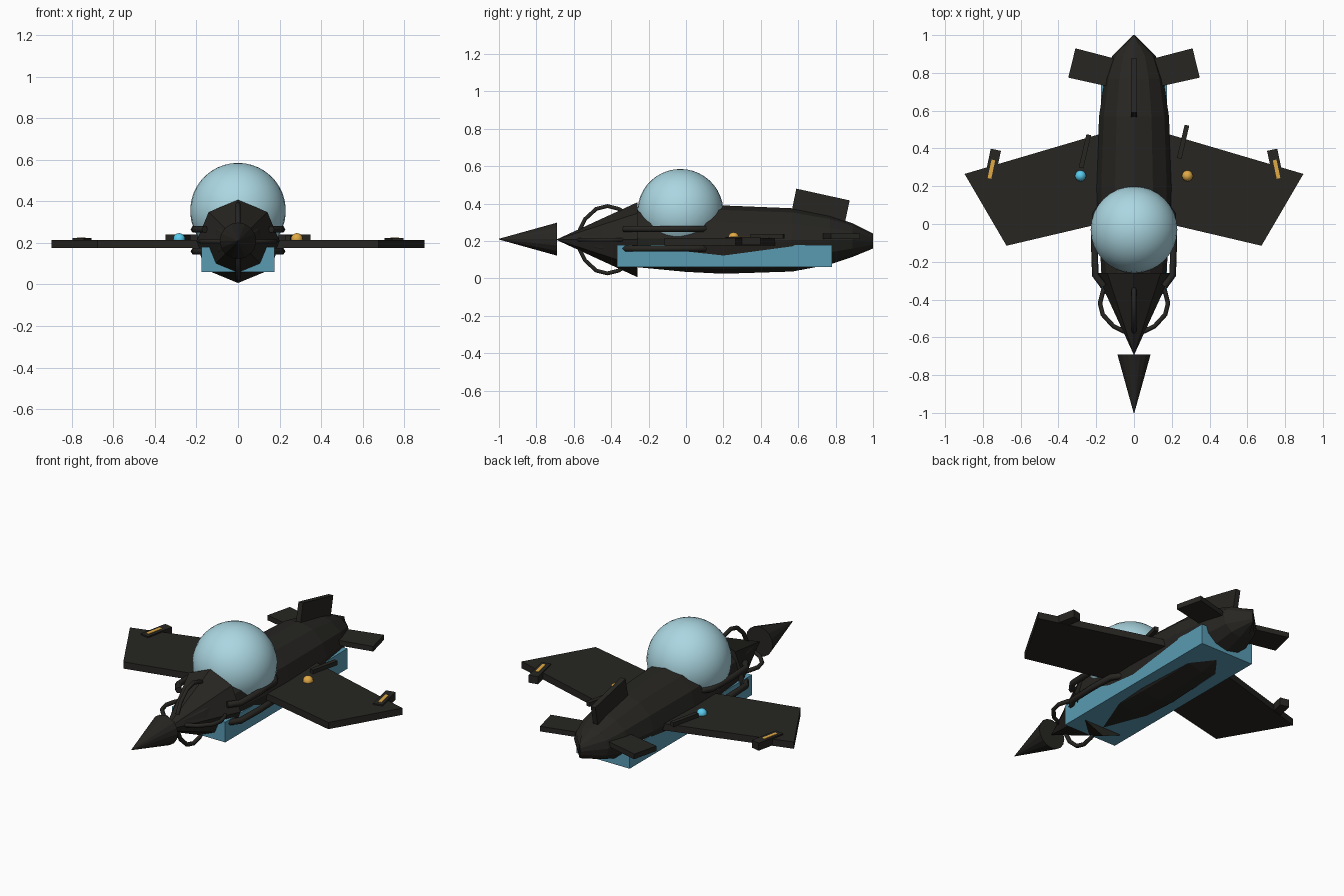
import bpy, bmesh, math
from mathutils import Vector, Matrix

if "Cube" in bpy.data.objects:
    bpy.data.objects.remove(bpy.data.objects["Cube"])


def mat(name, rgb):
    m = bpy.data.materials.new(name)
    m.diffuse_color = (*rgb, 1)
    m.use_nodes = True
    m.node_tree.nodes["Principled BSDF"].inputs["Base Color"].default_value = m.diffuse_color
    return m


DARK = mat("dark_hull", (0.02, 0.019, 0.016))
GLASS = mat("pale_glass", (0.41, 0.68, 0.76))
BLUE = mat("blue_panel", (0.10, 0.33, 0.45))
CYAN = mat("cyan_lamp", (0.1, 0.6, 0.85))
GOLD = mat("gold", (0.75, 0.4, 0.06))


def finish(name, bm, m, smooth=False):
    bmesh.ops.recalc_face_normals(bm, faces=bm.faces[:])
    me = bpy.data.meshes.new(name)
    bm.to_mesh(me)
    bm.free()
    for p in me.polygons:
        p.use_smooth = smooth
    me.materials.append(m)
    ob = bpy.data.objects.new(name, me)
    bpy.context.collection.objects.link(ob)
    return ob


def box(name, c, size, m, rz=0, rx=0):
    bm = bmesh.new()
    M = (Matrix.Translation(c) @ Matrix.Rotation(math.radians(rz), 4, 'Z')
         @ Matrix.Rotation(math.radians(rx), 4, 'X') @ Matrix.Diagonal((*size, 1)))
    bmesh.ops.create_cube(bm, size=1, matrix=M)
    return finish(name, bm, m)


def ball(name, c, r, m, seg=24):
    bm = bmesh.new()
    bmesh.ops.create_uvsphere(bm, u_segments=seg, v_segments=seg * 2 // 3, radius=r,
                              matrix=Matrix.Translation(c))
    return finish(name, bm, m, True)


def cone(name, y0, y1, r, z, sides, m):
    # apex at y0, base at y1
    bm = bmesh.new()
    M = Matrix.Translation((0, (y0 + y1) / 2, z)) @ Matrix.Rotation(math.pi / 2, 4, 'X')
    bmesh.ops.create_cone(bm, cap_ends=True, segments=sides, radius1=r, radius2=0.002,
                          depth=y1 - y0, matrix=M)
    return finish(name, bm, m)


def plate(name, pts, axis, lo, hi, m):
    # flat outline given thickness along z or x
    bm = bmesh.new()
    place = (lambda p, t: (p[0], p[1], t)) if axis == 'z' else (lambda p, t: (t, p[0], p[1]))
    a = [bm.verts.new(place(p, lo)) for p in pts]
    b = [bm.verts.new(place(p, hi)) for p in pts]
    bm.faces.new(a)
    bm.faces.new(b)
    for i in range(len(pts)):
        j = (i + 1) % len(pts)
        bm.faces.new((a[i], a[j], b[j], b[i]))
    return finish(name, bm, m)


def tube(name, pts, r, m):
    cu = bpy.data.curves.new(name, 'CURVE')
    cu.dimensions = '3D'
    cu.bevel_depth = r
    cu.bevel_resolution = 1
    cu.use_fill_caps = True
    s = cu.splines.new('POLY')
    s.points.add(len(pts) - 1)
    for p, q in zip(s.points, pts):
        p.co = (*q, 1)
    cu.materials.append(m)
    ob = bpy.data.objects.new(name, cu)
    bpy.context.collection.objects.link(ob)
    return ob


# faceted fuselage: y, half width, top z, bottom z
stations = [(-0.62, 0.03, 0.24, 0.18), (-0.45, 0.11, 0.31, 0.11), (-0.26, 0.17, 0.37, 0.06),
            (0.0, 0.195, 0.39, 0.035), (0.2, 0.2, 0.39, 0.025), (0.57, 0.185, 0.375, 0.037),
            (0.77, 0.155, 0.335, 0.075), (0.89, 0.115, 0.295, 0.115), (1.0, 0.004, 0.24, 0.16)]
SIDES = 12
bm = bmesh.new()
rings = []
for y, w, zt, zb in stations:
    rings.append([bm.verts.new((w * math.sin(2 * math.pi * k / SIDES), y,
                                (zt + zb) / 2 + (zt - zb) / 2 * math.cos(2 * math.pi * k / SIDES)))
                  for k in range(SIDES)])
for a, b in zip(rings, rings[1:]):
    for k in range(SIDES):
        j = (k + 1) % SIDES
        bm.faces.new((a[k], a[j], b[j], b[k]))
bm.faces.new(rings[0])
bm.faces.new(rings[-1])
finish("fuselage", bm, DARK)

# nose, tip spike and belly box
cone("nose_cone", -0.69, -0.26, 0.2, 0.207, 8, DARK)
cone("tip_spike", -1.0, -0.69, 0.088, 0.21, 16, DARK)
box("belly_box", (0, 0.205, 0.12), (0.35, 1.15, 0.12), BLUE)

# canopy bubble
ball("canopy", (0, -0.03, 0.355), 0.23, GLASS, 32)

# curved grab bars around the nose
for k in range(4):
    R = Matrix.Rotation(k * math.pi / 2, 3, 'Y')
    path = [(-0.57, 0.05), (-0.54, 0.11), (-0.48, 0.165), (-0.42, 0.18), (-0.36, 0.165), (-0.32, 0.14)]
    tube("nose_bar", [R @ Vector((0, y, r)) + Vector((0, 0, 0.207)) for y, r in path], 0.012, DARK)

# vertical fin
plate("tail_fin", [(0.565, 0.36), (0.59, 0.48), (0.875, 0.417), (0.85, 0.3)], 'x', -0.015, 0.015, DARK)

# parts mirrored on both sides
for s in (-1, 1):
    plate("wing", [(s * x, y) for x, y in
                   [(0.1, 0.02), (0.675, -0.115), (0.897, 0.265), (0.1, 0.5)]], 'z', 0.175, 0.215, DARK)
    plate("tail_plane", [(s * x, y) for x, y in
                         [(0.08, 0.87), (0.31, 0.93), (0.348, 0.775), (0.1, 0.72)]], 'z', 0.21, 0.24, DARK)
    box("wing_pod", (s * 0.75, 0.305, 0.2), (0.055, 0.18, 0.045), DARK, rz=s * 12)
    box("pod_stripe", (s * 0.755, 0.29, 0.222), (0.02, 0.1, 0.006), GOLD, rz=s * 12)
    box("root_bar", (s * 0.26, 0.41 + s * 0.025, 0.225), (0.025, 0.18, 0.025), DARK, rz=-13)
    for z in (0.16, 0.265):
        tube("side_pipe", [(s * 0.16, -0.33, z), (s * 0.205, -0.27, z), (s * 0.21, -0.1, z),
                           (s * 0.205, 0.05, z), (s * 0.17, 0.1, z)], 0.018, DARK)
    ball("wing_lamp", (s * 0.283, 0.255, 0.218), 0.029, GOLD if s > 0 else CYAN, 16)
